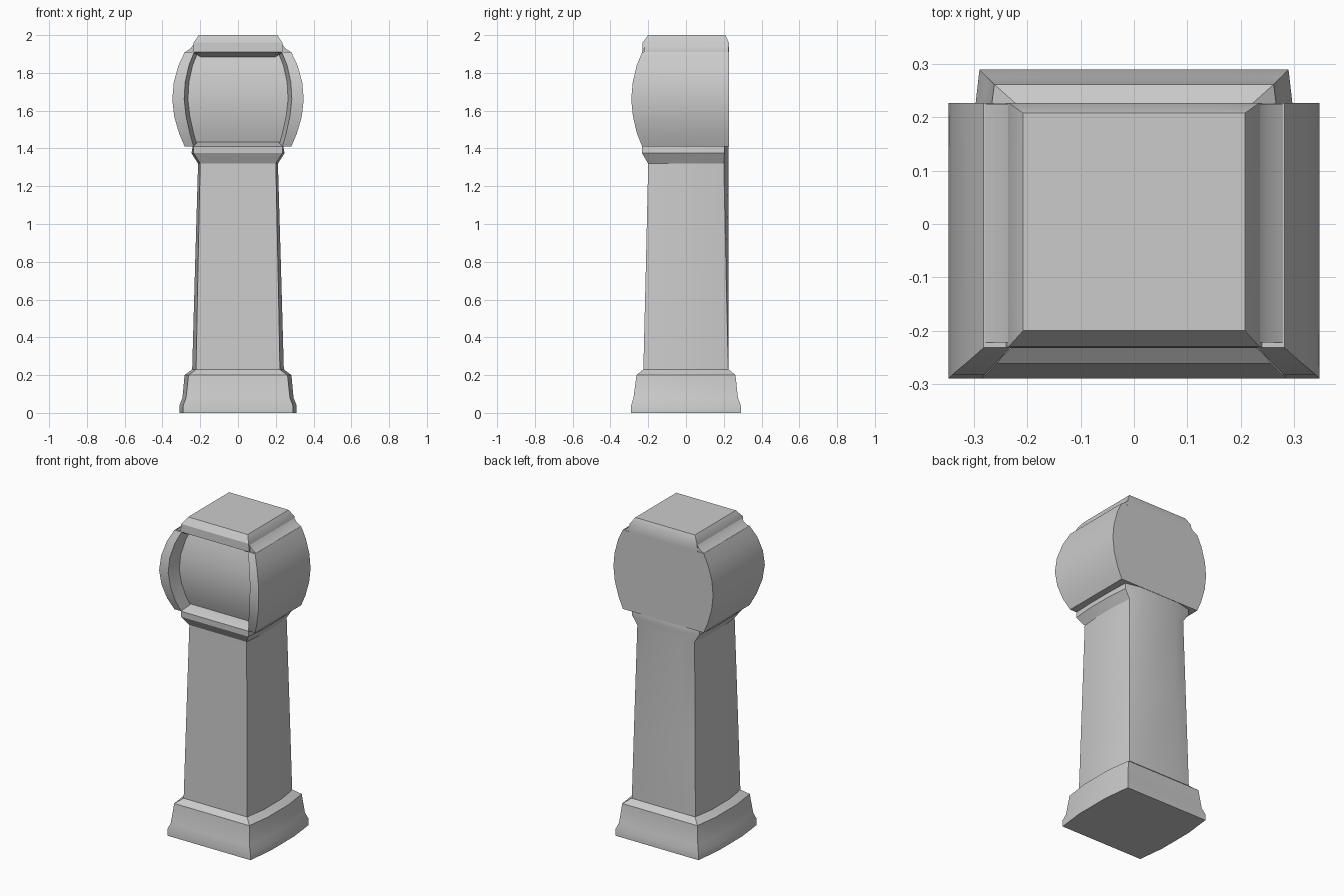
import bpy, bmesh, math

if "Cube" in bpy.data.objects:
    bpy.data.objects.remove(bpy.data.objects["Cube"])


def loft(name, rings, angle=30):
    """Skin closed rings of equal point count and cap both ends."""
    bm = bmesh.new()
    loops = [[bm.verts.new(p) for p in ring] for ring in rings]
    n = len(loops[0])
    for a, b in zip(loops, loops[1:]):
        for i in range(n):
            j = (i + 1) % n
            bm.faces.new((a[i], a[j], b[j], b[i]))
    bm.faces.new(list(reversed(loops[0])))
    bm.faces.new(loops[-1])
    bmesh.ops.recalc_face_normals(bm, faces=bm.faces[:])
    mesh = bpy.data.meshes.new(name)
    bm.to_mesh(mesh)
    bm.free()
    ob = bpy.data.objects.new(name, mesh)
    bpy.context.collection.objects.link(ob)
    bpy.ops.object.select_all(action='DESELECT')
    ob.select_set(True)
    bpy.context.view_layer.objects.active = ob
    bpy.ops.object.shade_smooth_by_angle(angle=math.radians(angle))
    return ob


def section(z, hx, front, back, side_bow=0.0, back_bow=0.0):
    """Rectangle with gently bowed sides and back."""
    right = [(hx + side_bow * b, front + (back - front) * t, z)
             for t, b in ((0, 0), (.3, .95), (.7, .95), (1, 0))]
    rear = [(hx * t, back + back_bow, z) for t in (.6, -.6)]
    left = [(-x, y, z) for x, y, z in reversed(right)]
    return right + rear + left


# Moulded plinth
loft("base", [section(*s) for s in (
    (0.00, .290, -.290, .290, .021),
    (0.04, .290, -.290, .290, .021),
    (0.08, .275, -.278, .275, .020),
    (0.20, .262, -.262, .262, .022),
    (0.23, .222, -.226, .226, .022))])

# Tapered trunk with flared neck and the ledge below the dial
loft("trunk", [section(*s) for s in (
    (0.22, .222, -.226, .224, .022, .002),
    (0.75, .212, -.213, .212, .017, .013),
    (1.32, .200, -.200, .200, .012, .025),
    (1.375, .235, -.233, .203, .012, .022),
    (1.41, .235, -.233, .203, .005, .022),
    (1.44, .210, -.150, .200, .0, .020))])

# Bulging hood with recessed dial face: z, outer x, inner x, rim y, dial y
hood = []
for z, xo, xi, yf, yd in (
        (1.41, .282, .235, -.232, -.155),
        (1.48, .312, .255, -.260, -.180),
        (1.57, .338, .275, -.281, -.200),
        (1.66, .348, .285, -.290, -.208),
        (1.75, .340, .280, -.282, -.200),
        (1.84, .315, .260, -.261, -.180),
        (1.91, .282, .232, -.232, -.155)):
    half = [(xi - .02, yd, z), (xi, yf, z), (xo, yf, z), (xo, .227, z)]
    hood.append(half + [(-x, y, h) for x, y, h in reversed(half)])
loft("hood", hood)

# Top moulding overhanging the dial
loft("cap", [section(*s) for s in (
    (1.88, .190, -.150, .200),
    (1.91, .240, -.232, .227),
    (1.96, .235, -.230, .227),
    (2.00, .208, -.200, .208))])

# Sloped shoulders joining cap and hood sides
for side, label in ((-1, "left"), (1, "right")):
    profile = ((.20, 1.90), (.283, 1.908), (.250, 1.93), (.232, 1.955), (.20, 1.955))
    loft(label + "_shoulder",
         [[(side * x, y, z) for x, z in profile] for y in (-.222, .225)])
